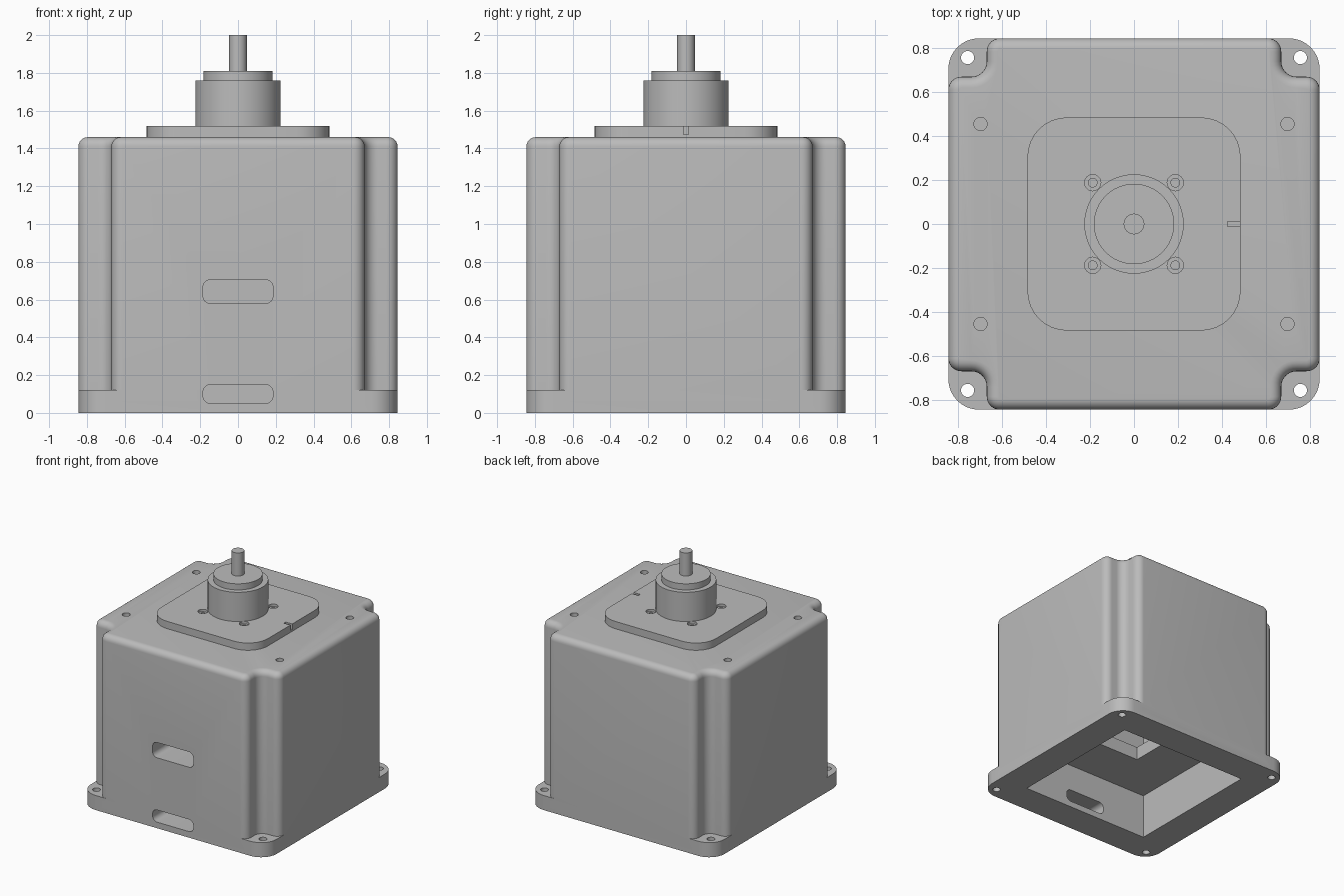
import bpy, bmesh
from math import sin, cos, pi
from mathutils import Vector, Matrix

old = bpy.data.objects.get("Cube")
if old:
    bpy.data.objects.remove(old, do_unlink=True)

grey = bpy.data.materials.new("plain_grey")
grey.use_nodes = True
colour = (0.5, 0.5, 0.5, 1)
grey.diffuse_color = colour
grey.node_tree.nodes["Principled BSDF"].inputs["Base Color"].default_value = colour


def rounded(corners, convex, concave=0, steps=8):
    """Round the right-angled corners of a counter-clockwise outline."""
    pts = []
    n = len(corners)
    for i, c in enumerate(corners):
        p = Vector(c)
        a = (Vector(corners[i - 1]) - p).normalized()
        b = (Vector(corners[(i + 1) % n]) - p).normalized()
        r = convex if b.cross(a) > 0 else concave
        for k in range(steps + 1):
            t = k / steps * pi / 2
            pts.append(p + (a + b) * r - b * r * cos(t) - a * r * sin(t))
    return pts


def rect(w, h, r, cy=0):
    corners = [(-w, cy - h), (w, cy - h), (w, cy + h), (-w, cy + h)]
    return rounded(corners, r) if r else [Vector(c) for c in corners]


def circle(r, x=0, y=0, n=48):
    return [Vector((x + r * cos(2 * pi * i / n), y + r * sin(2 * pi * i / n))) for i in range(n)]


def loft(name, rings):
    """Solid through stacked (outline, z) rings."""
    bm = bmesh.new()
    loops = [[bm.verts.new((p.x, p.y, z)) for p in pts] for pts, z in rings]
    for lo, hi in zip(loops, loops[1:]):
        for i in range(len(lo)):
            j = (i + 1) % len(lo)
            bm.faces.new((lo[i], lo[j], hi[j], hi[i]))
    bm.faces.new(loops[0][::-1])
    bm.faces.new(loops[-1])
    mesh = bpy.data.meshes.new(name)
    bm.to_mesh(mesh)
    bm.free()
    mesh.materials.append(grey)
    ob = bpy.data.objects.new(name, mesh)
    bpy.context.collection.objects.link(ob)
    return ob


def prism(name, outline, z0, z1):
    return loft(name, [(outline, z0), (outline, z1)])


def combine(target, tool, operation="DIFFERENCE"):
    tool.hide_render = True
    mod = target.modifiers.new("combine", "BOOLEAN")
    mod.object, mod.operation, mod.solver = tool, operation, "EXACT"
    bpy.context.view_layer.objects.active = target
    bpy.ops.object.modifier_apply(modifier=mod.name)
    bpy.data.objects.remove(tool, do_unlink=True)


def smooth(ob):
    bpy.ops.object.select_all(action="DESELECT")
    ob.select_set(True)
    bpy.context.view_layer.objects.active = ob
    bpy.ops.object.shade_smooth_by_angle(angle=pi / 6)


HALF, NOTCH, TOP, FILLET = 0.845, 0.67, 1.46, 0.05


def housing_outline(inset):
    h, n = HALF - inset, NOTCH - inset
    quarter = [(h, n), (n, n), (n, h)]
    corners = []
    for _ in range(4):
        corners += quarter
        quarter = [(-y, x) for x, y in quarter]
    return rounded(corners, 0.06 - inset, 0.07 + inset)


# Housing with notched corners and a rounded top edge
rings = [(housing_outline(0), 0.06)]
for k in range(7):
    t = k / 6 * pi / 2
    rings.append((housing_outline(FILLET * (1 - cos(t))), TOP - FILLET + FILLET * sin(t)))
housing = loft("housing", rings)

# Mounting flange
combine(housing, prism("flange", rect(HALF, HALF, 0.14), 0, 0.12), "UNION")

# Bottom pocket, passage and upper chamber
for size, z0, z1 in ((0.59, -0.1, 0.37), (0.19, 0.3, 0.55), (0.59, 0.48, 1.35)):
    combine(housing, prism("cavity", rect(size, size, 0), z0, z1))

# Front cable slots
for z, half_height in ((0.10, 0.05), (0.642, 0.063)):
    slot = prism("slot", rect(0.185, half_height, 0.04, z), 0.5, 0.95)
    slot.data.transform(Matrix.Rotation(pi / 2, 4, "X"))
    combine(housing, slot)

# Flange bolt holes and lid screw holes
for sx in (-1, 1):
    for sy in (-1, 1):
        combine(housing, prism("bolt_hole", circle(0.03, sx * 0.757, sy * 0.757, 24), -0.1, 0.3))
        combine(housing, prism("screw_hole", circle(0.03, sx * 0.698, sy * 0.455, 24), 1.3, 1.6))
smooth(housing)

# Mounting plate with counterbored holes and an index notch
plate = prism("mounting_plate", rect(0.485, 0.485, 0.18), TOP, 1.52)
for sx in (-1, 1):
    for sy in (-1, 1):
        for r, z0 in ((0.037, 1.5), (0.02, 1.475)):
            combine(plate, prism("counterbore", circle(r, sx * 0.188, sy * 0.188, 24), z0, 1.6))
notch = prism("index_notch", [p + Vector((0.46, 0)) for p in rect(0.035, 0.012, 0)], 1.475, 1.6)
combine(plate, notch)
smooth(plate)

# Boss, collar and shaft
for name, r, z0, z1 in (("boss", 0.226, 1.52, 1.76), ("collar", 0.183, 1.76, 1.81),
                        ("shaft", 0.047, 1.81, 2.0)):
    smooth(prism(name, circle(r), z0, z1))
